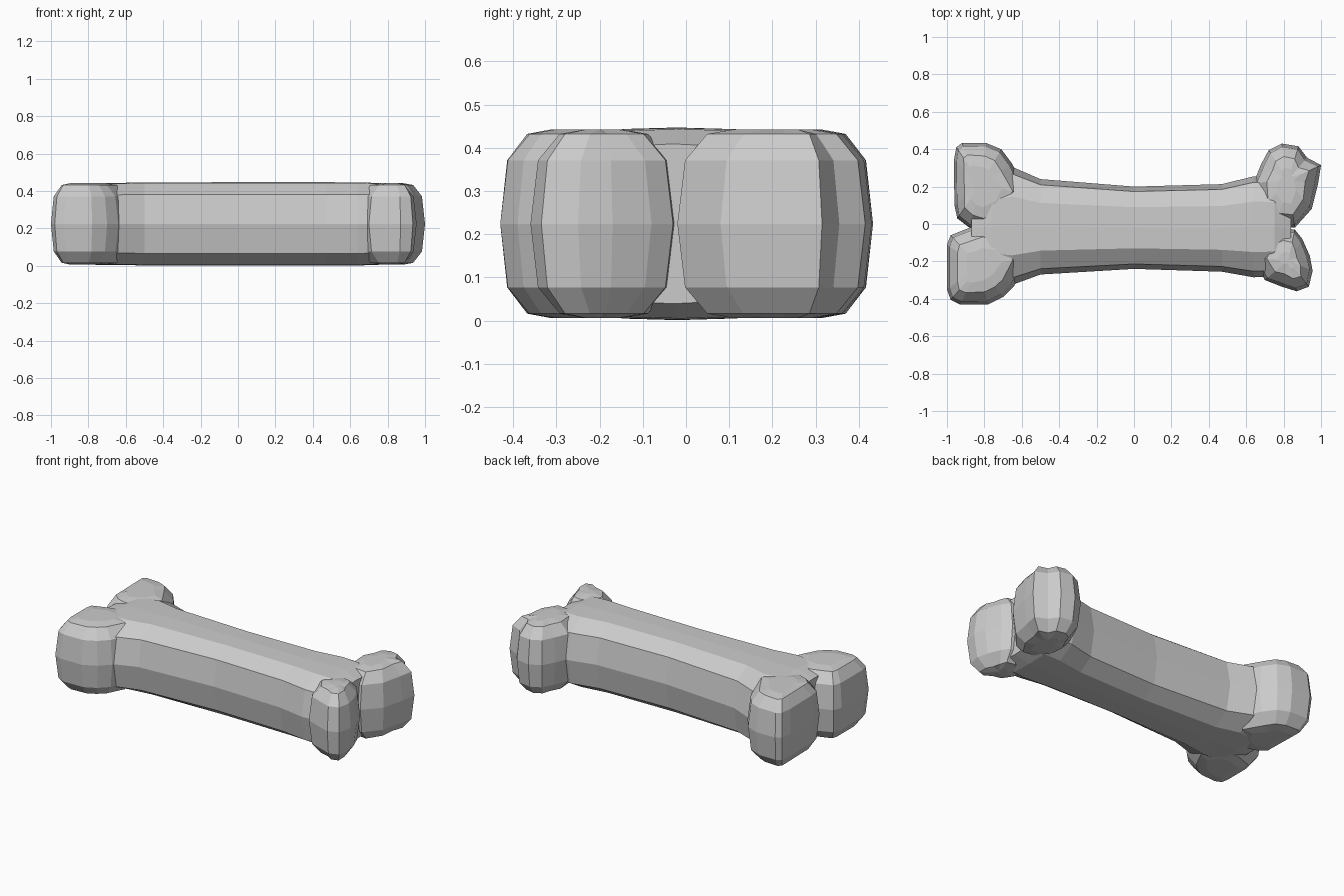
import bpy
from mathutils import Vector

if "Cube" in bpy.data.objects:
    bpy.data.objects.remove(bpy.data.objects["Cube"])

MID = 0.224  # height of the bone's horizontal symmetry plane


def loft(name, rings):
    """Closed solid through rings that share one point count."""
    n = len(rings[0])
    verts = [p for ring in rings for p in ring]
    faces = [(r * n + i, r * n + (i + 1) % n, (r + 1) * n + (i + 1) % n, (r + 1) * n + i)
             for r in range(len(rings) - 1) for i in range(n)]
    faces += [tuple(reversed(range(n))), tuple(range(len(verts) - n, len(verts)))]
    mesh = bpy.data.meshes.new(name)
    mesh.from_pydata(verts, [], faces)
    obj = bpy.data.objects.new(name, mesh)
    bpy.context.collection.objects.link(obj)
    bpy.context.view_layer.objects.active = obj
    bpy.ops.object.mode_set(mode='EDIT')
    bpy.ops.mesh.select_all(action='SELECT')
    bpy.ops.mesh.normals_make_consistent(inside=False)
    bpy.ops.object.mode_set(mode='OBJECT')
    return obj


# Shaft: one twelve-sided section, resized along x
half = [(1, 0), (0.88, 0.71), (0.5, 0.985), (0, 1), (-0.5, 0.985), (-0.88, 0.71)]
section = half + [(-a, -b) for a, b in half]
stations = [  # x, back y, front y, half height
    (-0.87, 0.10, -0.14, 0.185), (-0.76, 0.27, -0.30, 0.219), (-0.65, 0.305, -0.325, 0.219),
    (-0.50, 0.24, -0.27, 0.222), (0.0, 0.20, -0.24, 0.223), (0.47, 0.213, -0.255, 0.223),
    (0.64, 0.255, -0.285, 0.222), (0.75, 0.25, -0.28, 0.219), (0.84, 0.08, -0.14, 0.185)]
shaft = loft("bone", [
    [(x, (b + f) / 2 + u * (b - f) / 2, MID + v * h) for u, v in section]
    for x, b, f, h in stations])

# Knobs: plan outlines, rounded in toward top and bottom
knobs = {
    "left_back_knob": [(-0.963, 0.34), (-0.95, 0.41), (-0.92, 0.433), (-0.79, 0.433),
                       (-0.71, 0.40), (-0.65, 0.32), (-0.58, 0.16), (-0.66, 0.02),
                       (-0.80, -0.04), (-0.88, -0.02), (-0.945, 0.03), (-0.96, 0.10)],
    "left_front_knob": [(-1.0, -0.35), (-0.98, -0.405), (-0.93, -0.43), (-0.78, -0.43),
                        (-0.70, -0.39), (-0.64, -0.33), (-0.58, -0.18), (-0.66, -0.04),
                        (-0.80, 0.0), (-0.88, -0.02), (-0.98, -0.06), (-1.0, -0.11)],
    "right_back_knob": [(0.68, 0.32), (0.72, 0.395), (0.79, 0.43), (0.88, 0.415),
                        (0.925, 0.355), (1.0, 0.315), (0.985, 0.22), (0.95, 0.08),
                        (0.86, -0.02), (0.76, -0.01), (0.67, 0.07), (0.64, 0.22)],
    "right_front_knob": [(0.70, -0.30), (0.79, -0.335), (0.87, -0.36), (0.935, -0.335),
                         (0.955, -0.25), (0.94, -0.17), (0.90, -0.08), (0.86, -0.03),
                         (0.78, -0.02), (0.69, -0.07), (0.64, -0.18)],
}
rounding = [(-0.218, 0.13), (-0.208, 0.07), (-0.147, 0.018), (0, 0),
            (0.147, 0.018), (0.208, 0.07), (0.218, 0.13)]  # height offset, inset

for name, outline in knobs.items():
    pts = [Vector(p) for p in outline]
    centre = sum(pts, Vector((0, 0))) / len(pts)
    rings = []
    for dz, inset in rounding:
        ring = [p + (centre - p).normalized() * inset for p in pts]
        rings.append([(p.x, p.y, MID + dz) for p in ring])
    knob = loft(name, rings)
    # Fuse the knob into the shaft
    mod = shaft.modifiers.new("fuse", 'BOOLEAN')
    mod.operation = 'UNION'
    mod.solver = 'EXACT'
    mod.object = knob
    bpy.context.view_layer.objects.active = shaft
    bpy.ops.object.modifier_apply(modifier=mod.name)
    bpy.data.objects.remove(knob)
